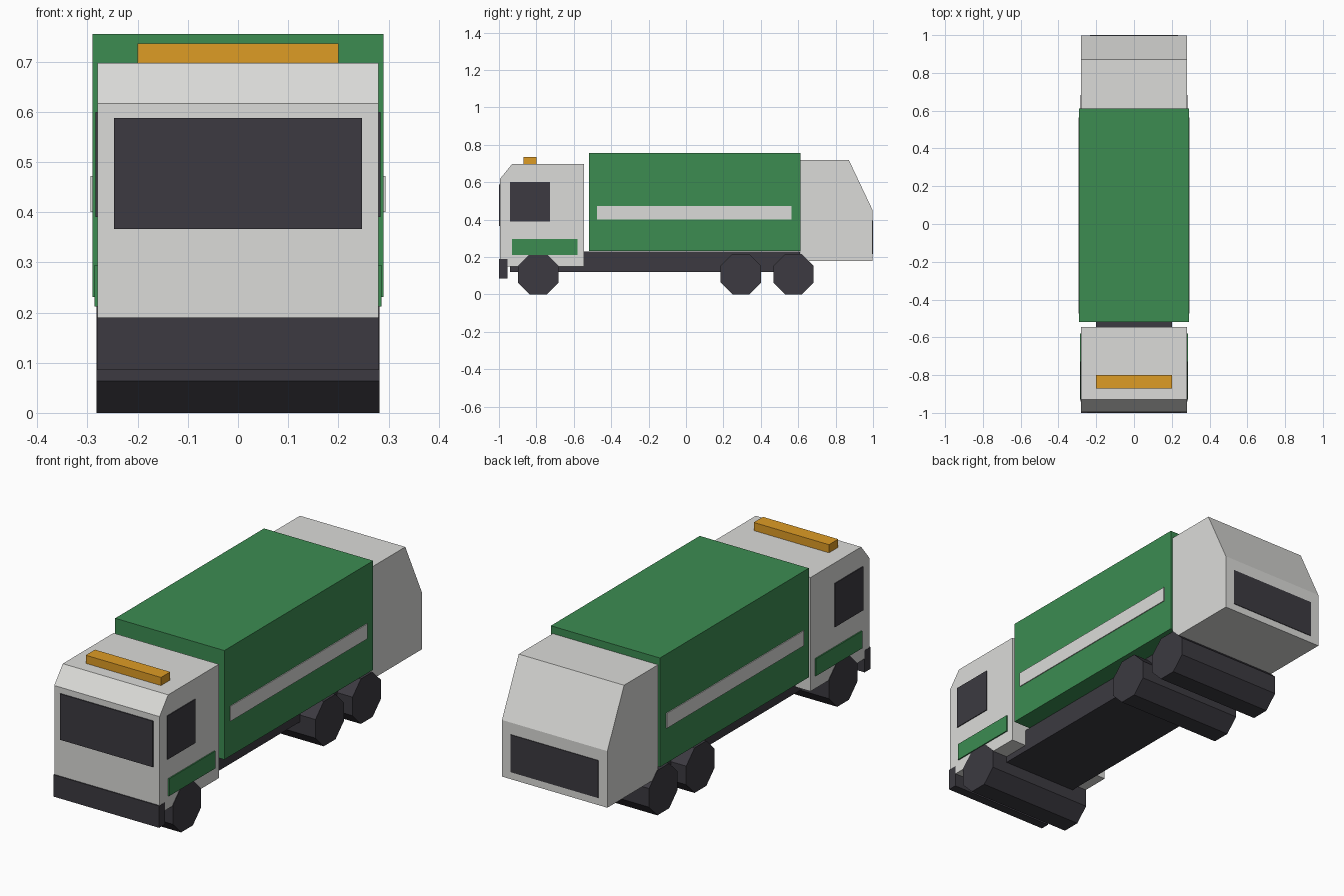
import bpy, math

if "Cube" in bpy.data.objects:
    bpy.data.objects.remove(bpy.data.objects["Cube"])


def material(name, rgb):
    """Flat colour given in sRGB, stored as linear."""
    m = bpy.data.materials.new(name)
    lin = [c / 12.92 if c <= 0.04045 else ((c + 0.055) / 1.055) ** 2.4 for c in rgb]
    m.diffuse_color = (*lin, 1)
    m.use_nodes = True
    m.node_tree.nodes["Principled BSDF"].inputs["Base Color"].default_value = m.diffuse_color
    return m


LIGHT = material("light_grey", (0.86, 0.86, 0.85))
GREEN = material("green", (0.235, 0.55, 0.32))
DARK = material("dark_grey", (0.235, 0.228, 0.255))
AMBER = material("amber", (0.87, 0.61, 0.146))


def extrude_x(name, profile, x0, x1, mat):
    """Extrude a (y, z) outline, counter-clockwise seen from +x."""
    n = len(profile)
    verts = [(x, y, z) for x in (x0, x1) for y, z in profile]
    faces = [tuple(reversed(range(n))), tuple(range(n, 2 * n))]
    faces += [(i, (i + 1) % n, n + (i + 1) % n, n + i) for i in range(n)]
    mesh = bpy.data.meshes.new(name)
    mesh.from_pydata(verts, [], faces)
    mesh.materials.append(mat)
    ob = bpy.data.objects.new(name, mesh)
    bpy.context.collection.objects.link(ob)
    return ob


def box(name, x0, x1, y0, y1, z0, z1, mat):
    return extrude_x(name, [(y0, z0), (y1, z0), (y1, z1), (y0, z1)], x0, x1, mat)


def side_plates(name, x, y0, y1, z0, z1, mat, thick=0.006):
    """Thin plate on both sides, outer face at +-x."""
    box("right_" + name, x - thick, x, y0, y1, z0, z1, mat)
    box("left_" + name, -x, -x + thick, y0, y1, z0, z1, mat)


# Chassis and bumper
box("chassis", -0.2, 0.2, -0.94, 0.61, 0.12, 0.23, DARK)
box("bumper", -0.281, 0.281, -1.0, -0.955, 0.085, 0.19, DARK)

# Cab with chamfered brow
extrude_x("cab", [(-0.995, 0.15), (-0.545, 0.15), (-0.545, 0.697),
                  (-0.93, 0.697), (-0.995, 0.617)], -0.28, 0.28, LIGHT)
box("windshield", -0.247, 0.247, -1.0, -0.994, 0.367, 0.588, DARK)
side_plates("cab_window", 0.284, -0.94, -0.727, 0.39, 0.60, DARK)
side_plates("cab_stripe", 0.286, -0.93, -0.58, 0.212, 0.295, GREEN)
box("beacon_bar", -0.2, 0.2, -0.87, -0.80, 0.69, 0.736, AMBER)

# Refuse body with side stripes
box("refuse_body", -0.29, 0.29, -0.518, 0.612, 0.231, 0.755, GREEN)
side_plates("body_stripe", 0.294, -0.475, 0.565, 0.40, 0.472, LIGHT)

# Rear hopper with sloping back and dark loading panel
extrude_x("hopper", [(0.612, 0.18), (0.997, 0.18), (0.997, 0.452),
                     (0.87, 0.72), (0.612, 0.72)], -0.28, 0.28, LIGHT)
box("loading_panel", -0.232, 0.232, 0.995, 1.0, 0.215, 0.395, DARK)

# Full-width eight-sided wheel pairs, flat side down
R = 0.108 / math.cos(math.pi / 8)
for name, y in (("front", -0.79), ("middle", 0.293), ("rear", 0.575)):
    ring = [(y + R * math.cos(a), 0.108 + R * math.sin(a))
            for a in (math.pi / 8 + k * math.pi / 4 for k in range(8))]
    extrude_x(name + "_wheels", ring, -0.282, 0.282, DARK)
